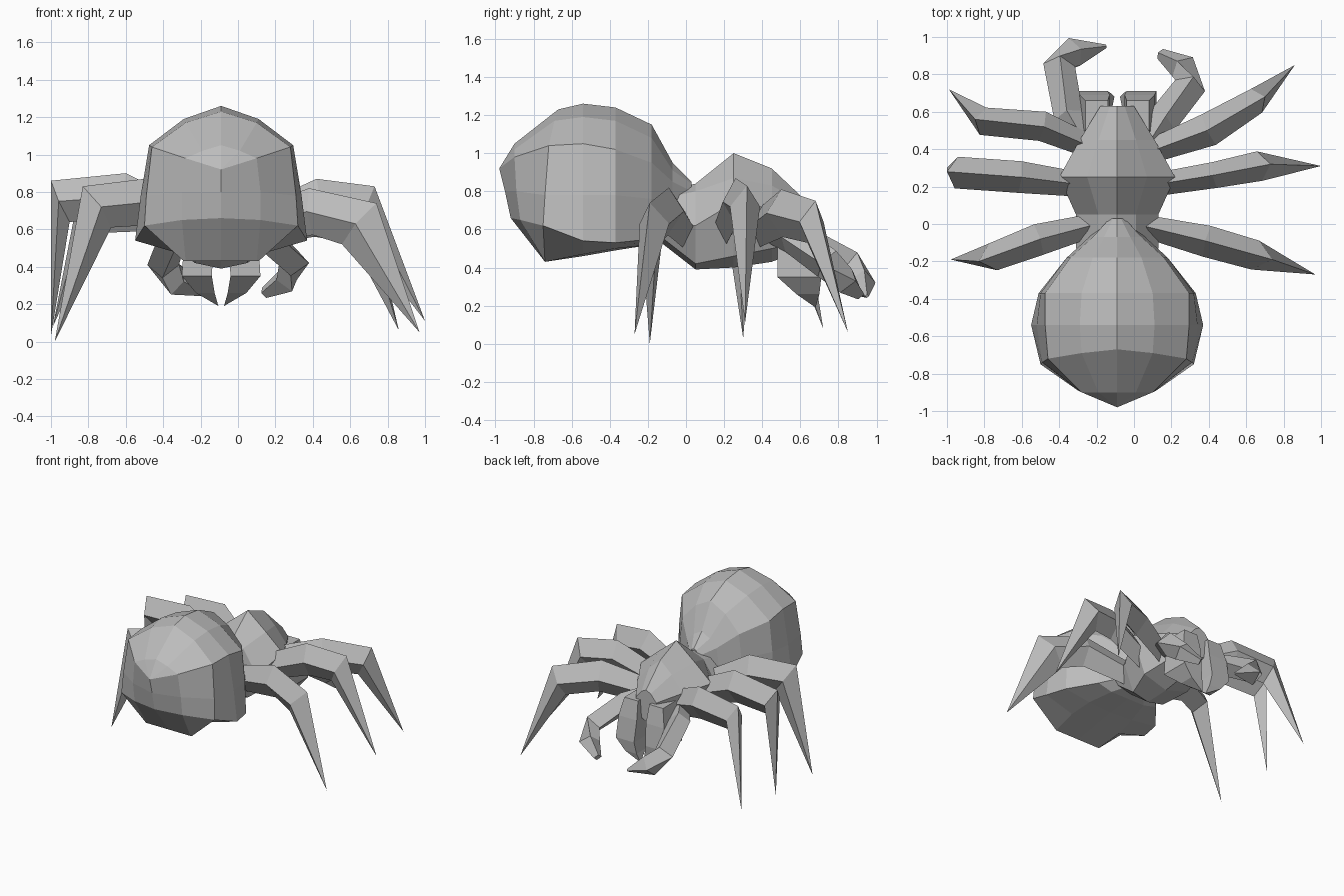
import bpy, bmesh
from mathutils import Vector

cube = bpy.data.objects.get("Cube")
if cube:
    bpy.data.objects.remove(cube, do_unlink=True)

GREY = (0.5, 0.5, 0.5, 1)
grey = bpy.data.materials.new("spider grey")
grey.use_nodes = True
grey.diffuse_color = GREY
grey.node_tree.nodes["Principled BSDF"].inputs["Base Color"].default_value = GREY
AXIS = -0.09  # x of the body's plane of symmetry


def loft(name, rings, closed=True, mirrored=False):
    """Skin a list of equal point rings; open half rings can be mirrored."""
    bm = bmesh.new()
    rows = [[bm.verts.new(p) for p in ring] for ring in rings]
    n = len(rows[0])
    for a, b in zip(rows, rows[1:]):
        for i in range(n if closed else n - 1):
            j = (i + 1) % n
            bm.faces.new((a[i], a[j], b[j], b[i]))
    for row in (rows[0], rows[-1]):
        if len({tuple(v.co) for v in row}) > 2:
            bm.faces.new(row)
    if mirrored:
        copy = bmesh.ops.duplicate(bm, geom=bm.verts[:] + bm.edges[:] + bm.faces[:])
        for v in copy["geom"]:
            if isinstance(v, bmesh.types.BMVert):
                v.co.x *= -1
    bmesh.ops.remove_doubles(bm, verts=bm.verts, dist=0.0005)
    bmesh.ops.recalc_face_normals(bm, faces=bm.faces)
    mesh = bpy.data.meshes.new(name)
    bm.to_mesh(mesh)
    bm.free()
    mesh.materials.append(grey)
    obj = bpy.data.objects.new(name, mesh)
    bpy.context.collection.objects.link(obj)
    if mirrored:
        obj.location.x = AXIS
    return obj


def section(y, *xz):
    return [(x, y, z) for x, z in xz]


# Abdomen: half sections from the rear ridge to the waist
rear_tip, rear_low = (0, -.98, .92), (0, -.74, .43)
loft("abdomen", [
    [rear_tip] * 3 + [(0, -.95, .8), (0, -.92, .66), rear_low, rear_low],
    [(0, -.9, 1.05), (.1, -.9, 1.02), (.19, -.9, .98), (.21, -.89, .8),
     (.21, -.87, .65), (.19, -.74, .43), rear_low],
    [(0, -.67, 1.23), (.19, -.69, 1.17), (.37, -.72, 1.04), (.4, -.74, .78),
     (.41, -.75, .62), (.2, -.74, .43), rear_low],
    section(-.54, (0, 1.26), (.2, 1.19), (.385, 1.05), (.43, .78),
            (.46, .54), (.22, .47), (0, .46)),
    section(-.37, (0, 1.24), (.19, 1.17), (.385, 1.02), (.41, .78),
            (.42, .53), (.2, .5), (0, .49)),
    section(-.18, (0, 1.15), (.13, 1.08), (.25, .95), (.27, .76),
            (.27, .55), (.15, .52), (0, .52)),
    section(-.07, (0, .95), (.07, .91), (.13, .85), (.15, .72),
            (.13, .6), (.06, .56), (0, .56)),
    section(.03, (0, .85), (.02, .84), (.04, .8), (.04, .7),
            (.03, .65), (.02, .62), (0, .62)),
], closed=False, mirrored=True)

# Thorax and head
loft("thorax", [
    section(-.13, (0, .8), (.1, .76), (.22, .64), (.14, .56), (0, .53)),
    section(.05, (0, .84), (.1, .8), (.22, .62), (.14, .42), (0, .39)),
    section(.25, (0, 1), (.16, .87), (.31, .74), (.2, .46), (0, .4)),
    section(.45, (0, .92), (.1, .83), (.2, .71), (.16, .5), (0, .43)),
    section(.63, (0, .75), (.04, .73), (.09, .67), (.08, .54), (0, .5)),
], closed=False, mirrored=True)

# Fangs
for side, word in ((-1, "right"), (1, "left")):
    def fang_ring(cx, z, w, back, front):
        return [(AXIS + side * (cx + u * w), y, z)
                for u, y in ((-1, back), (1, back), (1, front), (-1, front))]
    loft(word + "_fang", [
        fang_ring(.11, .66, .06, .5, .66),
        fang_ring(.12, .52, .08, .48, .69),
        fang_ring(.13, .35, .08, .48, .71),
        fang_ring(.085, .26, .05, .58, .7),
        [(AXIS + side * .015, .68, .19)] * 4,
    ])


def tube(name, path, radii):
    """Four-sided tube along a bent path."""
    pts = [Vector(p) for p in path]
    rings = []
    for i, p in enumerate(pts):
        along = (pts[min(i + 1, len(pts) - 1)] - pts[max(i - 1, 0)]).normalized()
        side = along.cross(Vector((0, 0, 1))).normalized()
        up = side.cross(along)
        rings.append([p + d * radii[i] for d in (side, up, -side, -up)])
    return loft(name, rings)


# Feelers beside the fangs
tube("right_feeler", [(-.25, .42, .6), (-.35, .58, .56), (-.4, .85, .41),
                      (-.32, .92, .32), (-.15, .95, .25)],
     [.06, .08, .085, .08, .01])
tube("left_feeler", [(.07, .42, .6), (.15, .55, .56), (.3, .74, .42),
                     (.26, .84, .33), (.14, .91, .26)],
     [.06, .085, .085, .075, .03])


def leg(name, hip, mid, knee, tip, inset, mid_width, knee_width):
    """Diamond-section thigh, mitred knee and a shin tapering to a point."""
    hip, mid, knee, tip = map(Vector, (hip, mid, knee, tip))
    out = knee - hip
    out.z = 0
    out.normalize()
    across = out.cross(Vector((0, 0, 1)))

    def ring(top, bottom, w):
        centre = (top + bottom) / 2
        return [top, centre + across * w, bottom, centre - across * w]

    drop = Vector((0, 0, -1))
    loft(name, [
        ring(hip, hip + drop * .2, .06),
        ring(mid, mid + drop * .25 + out * .02, mid_width),
        ring(knee, knee - out * inset + drop * .22, knee_width),
        [tip] * 4,
    ])


# Legs: hip, upper thigh, outer knee, tip, knee inset, widths
for name, *spec in (
    ("right_front_leg", (-.2, .4, .7), (-.48, .52, .84), (-.85, .56, .8), (-.99, .72, .08), .09, .08, .075),
    ("right_middle_leg", (-.2, .2, .7), (-.6, .25, .9), (-1, .28, .86), (-1, .3, .03), .1, .085, .085),
    ("right_rear_leg", (-.2, .0, .7), (-.5, -.08, .87), (-.83, -.2, .83), (-.98, -.19, 0), .16, .085, .075),
    ("left_front_leg", (.04, .37, .7), (.39, .5, .81), (.7, .68, .75), (.86, .85, .06), .1, .09, .07),
    ("left_middle_leg", (.05, .2, .7), (.42, .26, .87), (.73, .32, .83), (1, .31, .11), .12, .07, .08),
    ("left_rear_leg", (.05, -.01, .7), (.38, -.09, .82), (.74, -.19, .74), (.97, -.27, .05), .19, .085, .08),
):
    leg(name, *spec)
